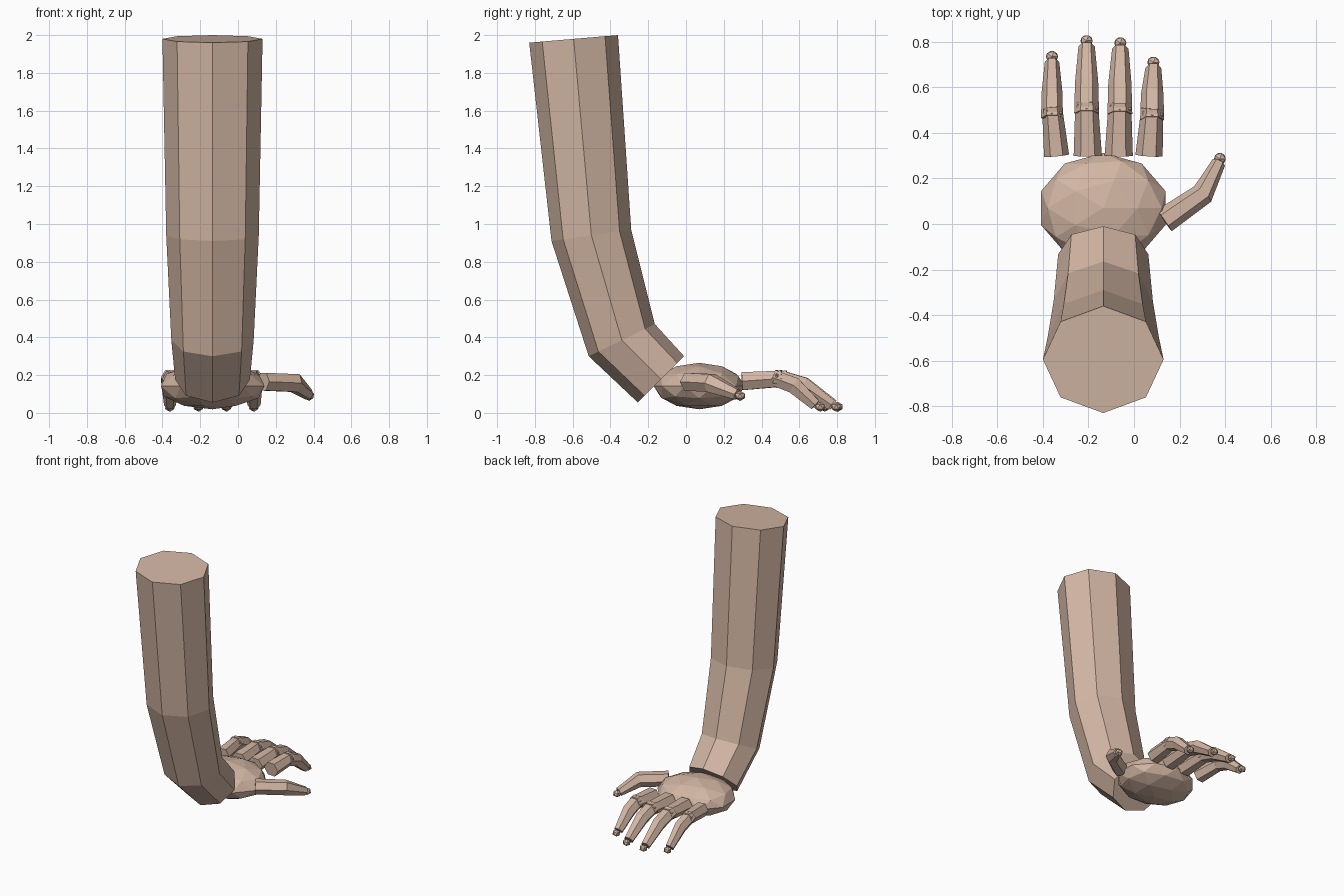
import bpy, bmesh, math
from mathutils import Vector

cube = bpy.data.objects.get("Cube")
if cube:
    bpy.data.objects.remove(cube, do_unlink=True)

skin = bpy.data.materials.new("skin")
skin.use_nodes = True
skin_colour = (0.65, 0.47, 0.37, 1)
skin.diffuse_color = skin_colour
skin.node_tree.nodes["Principled BSDF"].inputs["Base Color"].default_value = skin_colour

MID = -0.135  # centre line of arm and palm


def finish(bm, name):
    bmesh.ops.recalc_face_normals(bm, faces=bm.faces)
    mesh = bpy.data.meshes.new(name)
    bm.to_mesh(mesh)
    bm.free()
    mesh.materials.append(skin)
    obj = bpy.data.objects.new(name, mesh)
    bpy.context.collection.objects.link(obj)
    return obj


def loft(bm, sections, sides, turn=0.0):
    """Skin a closed tube through (centre, side vector, up vector) rings."""
    rings = []
    for c, s, u in sections:
        angles = [turn + math.tau * i / sides for i in range(sides)]
        rings.append([bm.verts.new(c + s * math.cos(a) + u * math.sin(a)) for a in angles])
    for a, b in zip(rings, rings[1:]):
        for i in range(sides):
            j = (i + 1) % sides
            bm.faces.new((a[i], a[j], b[j], b[i]))
    bm.faces.new(rings[0])
    bm.faces.new(rings[-1])


def tube(bm, path, sides=6):
    """Tube along (x, y, z, half width, half height) points."""
    pts = [Vector(p[:3]) for p in path]
    sections = []
    for i, p in enumerate(path):
        t = (pts[min(i + 1, len(pts) - 1)] - pts[max(i - 1, 0)]).normalized()
        side = t.cross(Vector((0, 0, 1))).normalized()
        sections.append((pts[i], side * p[3], side.cross(t) * p[4]))
    loft(bm, sections, sides)


def ball(bm, centre, radii, level):
    made = bmesh.ops.create_icosphere(bm, subdivisions=level, radius=1)["verts"]
    bmesh.ops.scale(bm, vec=radii, verts=made)
    bmesh.ops.translate(bm, vec=centre, verts=made)


# Forearm: octagonal rings given by back edge, front edge (y, z) and half width
bm = bmesh.new()
arm = []
for (y0, z0), (y1, z1), width in [((-0.83, 1.96), (-0.36, 2.0), 0.265),
                                  ((-0.712, 0.91), (-0.29, 0.97), 0.245),
                                  ((-0.515, 0.30), (-0.165, 0.47), 0.218),
                                  ((-0.255, 0.055), (-0.01, 0.30), 0.198)]:
    centre = Vector((MID, (y0 + y1) / 2, (z0 + z1) / 2))
    arm.append((centre, Vector((width, 0, 0)), Vector((0, (y1 - y0) / 2, (z1 - z0) / 2))))
loft(bm, arm, 8)
finish(bm, "forearm")

# Palm: flattened faceted ball
bm = bmesh.new()
ball(bm, (MID, 0.07, 0.142), (0.287, 0.242, 0.123), 2)
finish(bm, "palm")

# Fingers: base x, knuckle x, tip x, tip y, half width
for name, bx, kx, tx, end, w in [("little_finger", -0.34, -0.36, -0.36, 0.735, 0.055),
                                 ("ring_finger", -0.203, -0.208, -0.208, 0.805, 0.062),
                                 ("middle_finger", -0.067, -0.062, -0.06, 0.795, 0.062),
                                 ("index_finger", 0.066, 0.08, 0.085, 0.71, 0.06)]:
    bm = bmesh.new()
    knuckle = 0.49 + (end - 0.75) * 0.3
    bend = knuckle + (end - knuckle) * 0.4
    tube(bm, [(bx, 0.30, 0.168, w, 0.055), (kx, knuckle + 0.03, 0.182, w * 0.8, 0.048)])
    tube(bm, [(kx, knuckle - 0.02, 0.188, w * 0.88, 0.048),
              (kx, bend, 0.146, w * 0.82, 0.05),
              (tx, end - 0.025, 0.042, w * 0.58, 0.034)])
    # Knuckle ridge and rounded fingertip
    ball(bm, (kx, knuckle, 0.18), (w * 0.95, 0.035, 0.048), 1)
    ball(bm, (tx, end, 0.032), (0.03, 0.028, 0.026), 1)
    finish(bm, name)

# Thumb
bm = bmesh.new()
tube(bm, [(0.133, 0.015, 0.165, 0.057, 0.054),
          (0.302, 0.132, 0.158, 0.05, 0.055),
          (0.372, 0.27, 0.098, 0.031, 0.032)])
ball(bm, (0.377, 0.286, 0.09), (0.029, 0.03, 0.027), 1)
finish(bm, "thumb")
